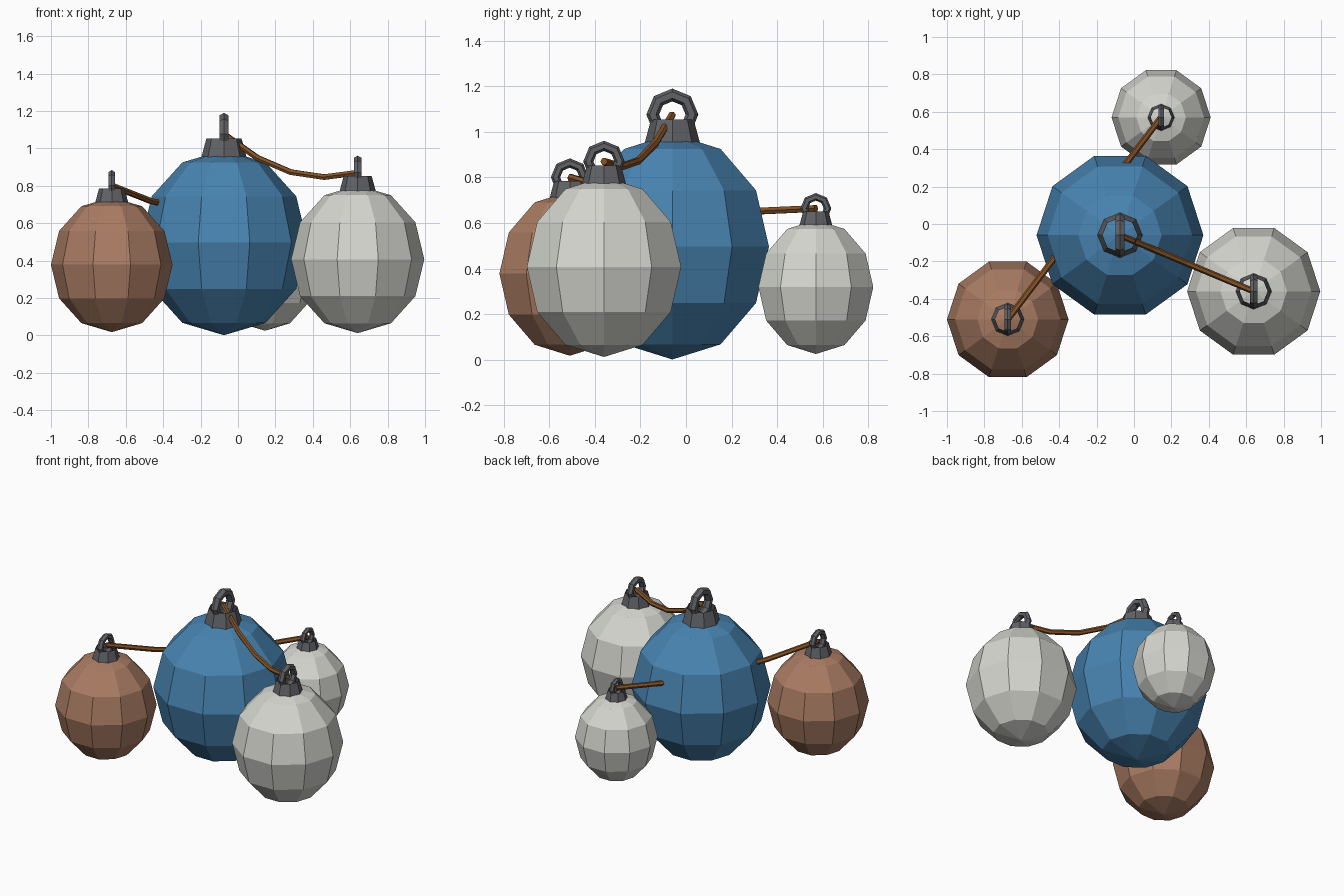
import bpy, bmesh
from math import sin, cos, pi, radians
from mathutils import Vector

cube = bpy.data.objects.get("Cube")
if cube:
    bpy.data.objects.remove(cube, do_unlink=True)


def material(name, rgb):
    m = bpy.data.materials.new(name)
    m.use_nodes = True
    m.diffuse_color = (*rgb, 1)
    node = next(n for n in m.node_tree.nodes if n.type == 'BSDF_PRINCIPLED')
    node.inputs["Base Color"].default_value = (*rgb, 1)
    return m


BLUE = material("blue paint", (0.065, 0.23, 0.44))
CORAL = material("faded terracotta", (0.40, 0.20, 0.125))
WHITE = material("off white", (0.66, 0.67, 0.62))
METAL = material("dark metal", (0.12, 0.122, 0.135))
ROPE = material("brown rope", (0.23, 0.085, 0.02))


def lathe(name, profile, sides, mat, location, scale):
    """Spin an (r, z) profile round the z axis; flat shaded."""
    bm = bmesh.new()
    verts = [bm.verts.new((r, 0, z)) for r, z in profile]
    edges = [bm.edges.new(pair) for pair in zip(verts, verts[1:])]
    bmesh.ops.spin(bm, geom=verts + edges, cent=(0, 0, 0), axis=(0, 0, 1),
                   angle=2 * pi, steps=sides)
    bmesh.ops.remove_doubles(bm, verts=bm.verts[:], dist=0.0005)
    bmesh.ops.recalc_face_normals(bm, faces=bm.faces[:])
    for v in bm.verts:
        v.co = v.co * scale
    mesh = bpy.data.meshes.new(name)
    bm.to_mesh(mesh)
    bm.free()
    mesh.materials.append(mat)
    obj = bpy.data.objects.new(name, mesh)
    obj.location = location
    bpy.context.collection.objects.link(obj)


def float_ball(name, mat, center, r):
    # Slightly tall faceted ball
    lats = [radians(30 * i) for i in range(-3, 4)]
    ball = [(cos(a), 1.11 * sin(a)) for a in lats]
    lathe(name + "_ball", ball, 10, mat, center, r)
    # Open tapered collar
    lathe(name + "_collar", [(0.278, 1.0), (0.21, 1.25)], 8, METAL, center, r)
    # Upright lifting ring
    eye = Vector(center) + Vector((0, 0, 1.3 * r))
    bpy.ops.mesh.primitive_torus_add(
        major_segments=8, minor_segments=6, major_radius=0.193 * r,
        minor_radius=0.063 * r, location=eye, rotation=(0, pi / 2, 0))
    ring = bpy.context.object
    ring.name = name + "_ring"
    ring.data.materials.append(METAL)
    return eye


def rope(name, start, end, sag, segments=4):
    # Sagging six-sided line between two rings
    curve = bpy.data.curves.new(name, 'CURVE')
    curve.dimensions = '3D'
    curve.bevel_depth = 0.017
    curve.bevel_resolution = 1
    curve.use_fill_caps = True
    spline = curve.splines.new('POLY')
    spline.points.add(segments)
    for i, p in enumerate(spline.points):
        t = i / segments
        co = start.lerp(end, t)
        p.co = (co.x, co.y, co.z - sag * 4 * t * (1 - t), 1)
    spline.use_smooth = False
    curve.materials.append(ROPE)
    obj = bpy.data.objects.new(name, curve)
    bpy.context.collection.objects.link(obj)
    bpy.ops.object.select_all(action='DESELECT')
    obj.select_set(True)
    bpy.context.view_layer.objects.active = obj
    bpy.ops.object.convert(target='MESH')


main = float_ball("main_float", BLUE, (-0.075, -0.06, 0.496), 0.446)
left = float_ball("left_float", WHITE, (0.64, -0.36, 0.407), 0.356)
right = float_ball("right_float", CORAL, (-0.675, -0.51, 0.378), 0.325)
back = float_ball("back_float", WHITE, (0.145, 0.57, 0.319), 0.265)

rope("front_rope", main, left, 0.1)
rope("cross_rope", right, back, 0.062)
